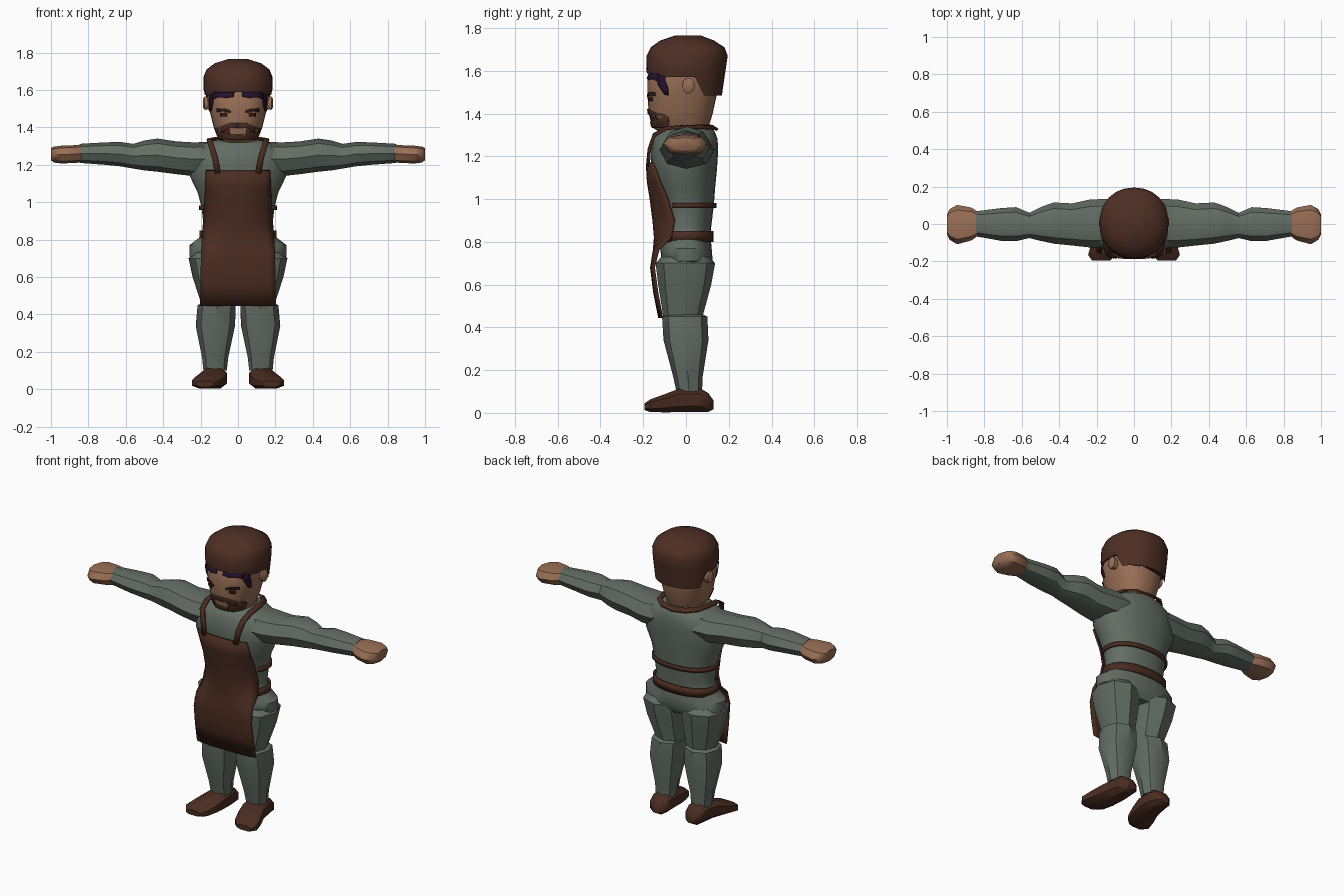
import bpy, bmesh, math
from mathutils import Vector

if "Cube" in bpy.data.objects:
    bpy.data.objects.remove(bpy.data.objects["Cube"])


def material(name, rgb):
    m = bpy.data.materials.new(name)
    m.diffuse_color = (*rgb, 1)
    m.use_nodes = True
    m.node_tree.nodes["Principled BSDF"].inputs["Base Color"].default_value = m.diffuse_color
    return m


CLOTH = material("grey_green_cloth", (0.125, 0.155, 0.128))
SKIN = material("skin", (0.32, 0.158, 0.092))
LEATHER = material("brown_leather", (0.068, 0.025, 0.015))
HAIR = material("brown_hair", (0.075, 0.028, 0.018))
DARK = material("dark_brown", (0.03, 0.011, 0.009))
PURPLE = material("dark_purple", (0.018, 0.006, 0.026))


def finish(name, bm, mat, angle=40, thickness=0):
    bmesh.ops.recalc_face_normals(bm, faces=bm.faces)
    mesh = bpy.data.meshes.new(name)
    bm.to_mesh(mesh)
    bm.free()
    ob = bpy.data.objects.new(name, mesh)
    bpy.context.collection.objects.link(ob)
    mesh.materials.append(mat)
    bpy.ops.object.select_all(action='DESELECT')
    bpy.context.view_layer.objects.active = ob
    ob.select_set(True)
    bpy.ops.object.shade_smooth_by_angle(angle=math.radians(angle))
    if thickness:
        mod = ob.modifiers.new("thickness", 'SOLIDIFY')
        mod.thickness = thickness
        mod.offset = 0
    return ob


def ring_point(ring, ang, p):
    # superellipse inside the ranges a0..a1 and b0..b1
    _, a0, a1, b0, b1 = ring
    c, s = math.cos(ang), math.sin(ang)
    u = math.copysign(abs(c) ** (2 / p), c)
    v = math.copysign(abs(s) ** (2 / p), s)
    return (a0 + a1) / 2 + u * (a1 - a0) / 2, (b0 + b1) / 2 + v * (b1 - b0) / 2


def loft(name, rings, mat, n=8, axis='z', p=2.0, side=1, angle=40, rim=None, turn=0):
    bm = bmesh.new()
    rows = []
    for i, r in enumerate(rings):
        row = []
        for k in range(n):
            a, b = ring_point(r, 2 * math.pi * (k + turn) / n, p)
            co = {'z': (a, b, r[0]), 'x': (r[0], a, b), 'y': (a, r[0], b)}[axis]
            if rim and i == 0:
                co = (co[0], co[1], rim(co[1]))
            row.append(bm.verts.new((co[0] * side, co[1], co[2])))
        rows.append(row)
    for r, q in zip(rows, rows[1:]):
        for k in range(n):
            j = (k + 1) % n
            bm.faces.new((r[k], r[j], q[j], q[k]))
    bm.faces.new(rows[0])
    bm.faces.new(rows[-1])
    return finish(name, bm, mat, angle)


def section(rings, pos):
    # interpolated ring at a height
    for r, q in zip(rings, rings[1:]):
        if r[0] <= pos <= q[0]:
            t = (pos - r[0]) / (q[0] - r[0])
            return [a + (b - a) * t for a, b in zip(r, q)]
    return rings[-1]


def sheet(name, grid, mat, thickness, angle=40):
    bm = bmesh.new()
    rows = [[bm.verts.new(c) for c in row] for row in grid]
    for r, q in zip(rows, rows[1:]):
        for k in range(len(r) - 1):
            bm.faces.new((r[k], r[k + 1], q[k + 1], q[k]))
    return finish(name, bm, mat, angle, thickness)


# torso
TORSO = [(z, -w, w, f, b) for z, w, f, b in (
    (.66, .19, -.09, .09), (.71, .258, -.115, .125), (.77, .26, -.12, .12),
    (.82, .195, -.115, .115), (.87, .183, -.115, .118), (.97, .195, -.125, .13),
    (1.05, .215, -.145, .136), (1.14, .258, -.163, .145), (1.22, .26, -.165, .15),
    (1.28, .235, -.153, .148), (1.315, .18, -.135, .135), (1.332, .125, -.11, .122))]
loft("torso", TORSO, CLOTH, 24, p=2.2)
loft("neck", [(1.30, -.12, .12, -.11, .115), (1.343, -.11, .11, -.115, .115)], SKIN, 16)

# limbs, built for both sides
ARM = ((.14, -.125, .135, 1.14, 1.322), (.24, -.125, .13, 1.14, 1.32),
       (.33, -.115, .11, 1.15, 1.325), (.43, -.105, .115, 1.163, 1.34),
       (.50, -.09, .09, 1.17, 1.33), (.56, -.075, .06, 1.18, 1.312),
       (.63, -.092, .09, 1.192, 1.322), (.71, -.09, .085, 1.2, 1.32),
       (.845, -.066, .068, 1.21, 1.312))
HAND = ((.835, -.064, .066, 1.213, 1.309), (.87, -.088, .088, 1.21, 1.305),
        (.945, -.108, .102, 1.207, 1.302), (.985, -.085, .08, 1.212, 1.297),
        (1.0, -.055, .05, 1.225, 1.29))
THIGH = ((.43, .015, .19, -.105, .075), (.46, .013, .197, -.108, .08),
         (.60, .004, .243, -.13, .118), (.70, .0, .264, -.142, .136),
         (.73, .03, .24, -.115, .11))
SHIN = ((.10, .06, .185, -.045, .075), (.17, .052, .192, -.06, .078),
        (.34, .016, .226, -.105, .105), (.45, .012, .216, -.112, .1),
        (.46, .03, .195, -.09, .08))
SHOE = ((.128, .09, .15, .015, .06), (.105, .068, .178, .002, .095),
        (.06, .058, .188, 0, .122), (-.03, .055, .205, 0, .118),
        (-.10, .068, .232, 0, .09), (-.165, .09, .25, .002, .066),
        (-.195, .125, .228, .012, .045))
for side, tag in ((1, "left"), (-1, "right")):
    loft(tag + "_arm", ARM, CLOTH, 8, 'x', side=side)
    loft(tag + "_hand", HAND, SKIN, 8, 'x', p=2.4, side=side)
    loft(tag + "_thigh", THIGH, CLOTH, 8, side=side, p=2.2)
    loft(tag + "_shin", SHIN, CLOTH, 8, side=side, p=2.2)
    loft(tag + "_shoe", SHOE, LEATHER, 8, 'y', p=2.6, side=side, turn=.5)
    loft(tag + "_ear", [(.15, -.012, .04, 1.495, 1.565), (.178, -.018, .042, 1.492, 1.568),
                        (.187, -.005, .03, 1.505, 1.555)], SKIN, 10, 'x', side=side)

# head
HEAD = [(z, -w, w, f, b) for z, w, f, b in (
    (1.30, .085, -.10, .09), (1.335, .105, -.158, .105), (1.40, .13, -.174, .125),
    (1.48, .15, -.18, .142), (1.56, .165, -.18, .146), (1.62, .16, -.155, .145),
    (1.68, .12, -.11, .11))]
HP = 2.3
loft("head", HEAD, SKIN, 28, p=HP)

# hair cap with a lower edge at the nape
HAIR_RINGS = [(z, -w, w, f, b) for z, w, f, b in (
    (1.54, .177, -.183, .168), (1.61, .185, -.186, .186), (1.67, .184, -.184, .195),
    (1.71, .168, -.165, .18), (1.742, .125, -.12, .13), (1.765, .055, -.05, .07))]
loft("hair", HAIR_RINGS, HAIR, 24, p=2.15,
     rim=lambda y: 1.588 if y < -.1 else 1.572 if y < .05 else 1.485)


def face_patch(name, columns, mat, lift=.005):
    # thin plate following the face; columns are (x, low z, high z)
    grid = []
    for x, lo, hi in columns:
        col = []
        for i in range(5):
            z = lo + (hi - lo) * i / 4
            _, _, w, f, b = section(HEAD, z)
            xx = max(-.95 * w, min(.95 * w, x))
            d = (1 - (abs(xx) / w) ** HP) ** (1 / HP)
            k = 1 + lift / .16
            col.append((xx * k, (f + b) / 2 - (b - f) / 2 * d * k, z))
        grid.append(col)
    sheet(name, grid, mat, .003)


# beard, moustache and brows
face_patch("beard", [(x / 100, 1.333, 1.36 + .02 * (abs(x) / 11) ** 2)
                     for x in (-12, -10.5, -8, -5, -2, 2, 5, 8, 10.5, 12)], HAIR)
for s, tag in ((1, "left"), (-1, "right")):
    face_patch(tag + "_moustache", [(0, 1.398, 1.422), (s * .045, 1.396, 1.423),
                                    (s * .075, 1.375, 1.41), (s * .115, 1.36, 1.395)], HAIR)
    face_patch(tag + "_beard_corner", [(s * .045, 1.35, 1.40), (s * .085, 1.35, 1.40)], HAIR)
    face_patch(tag + "_eyebrow", [(s * .04, 1.478, 1.49), (s * .075, 1.485, 1.502),
                                  (s * .11, 1.482, 1.5)], DARK)
    face_patch(tag + "_eye", [(s * .058, 1.458, 1.476), (s * .092, 1.458, 1.478)], DARK)
    face_patch(tag + "_forelock", [(s * .02, 1.565, 1.592), (s * .06, 1.557, 1.592),
                                   (s * .1, 1.562, 1.592), (s * .13, 1.55, 1.592)], PURPLE)
    face_patch(tag + "_sideburn", [(s * .128, 1.535, 1.588), (s * .138, 1.49, 1.586),
                                   (s * .15, 1.485, 1.584)], PURPLE)

# apron
APRON = ((1.17, .172, -.183, -.155), (1.08, .173, -.178, -.12), (1.0, .177, -.165, -.085),
         (.90, .183, -.152, -.055), (.82, .19, -.145, -.07), (.76, .195, -.15, -.13),
         (.68, .198, -.163, -.15), (.56, .2, -.148, -.134), (.445, .202, -.125, -.112))
sheet("apron", [[(w * t / 6, yc + (ye - yc) * abs(t / 6) ** 2.5, z) for t in range(-6, 7)]
                for z, w, yc, ye in APRON], LEATHER, .01)


# waist bands around the back
def band(name, lo, hi, start, lift):
    grid = []
    for z in (lo, hi):
        _, _, w, f, b = section(TORSO, (lo + hi) / 2)
        r = (0, -w - lift, w + lift, f - lift, b + lift)
        grid.append([(*ring_point(r, start + (math.pi - 2 * start) * i / 24, 2.2), z)
                     for i in range(25)])
    sheet(name, grid, LEATHER, .012)


band("waist_belt", .80, .85, -.75, .007)
band("back_strap", .958, .982, -.45, .007)

# neck strap looping behind the neck
HALF = [(.108, -.178, 1.155), (.122, -.172, 1.23), (.142, -.15, 1.3), (.152, -.09, 1.332),
        (.148, 0, 1.338), (.13, .075, 1.338), (.08, .122, 1.336), (0, .136, 1.332)]
path = [Vector(c) for c in HALF + [(-x, y, z) for x, y, z in HALF[-2::-1]]]
grid = []
for i, c in enumerate(path):
    tangent = (path[min(i + 1, len(path) - 1)] - path[max(i - 1, 0)]).normalized()
    outward = Vector((c.x * .3, c.y, max(0, c.z - 1.2) * 1.6)).normalized()
    across = tangent.cross(outward).normalized() * .015
    grid.append([c - across, c + across])
sheet("neck_strap", grid, LEATHER, .012)
